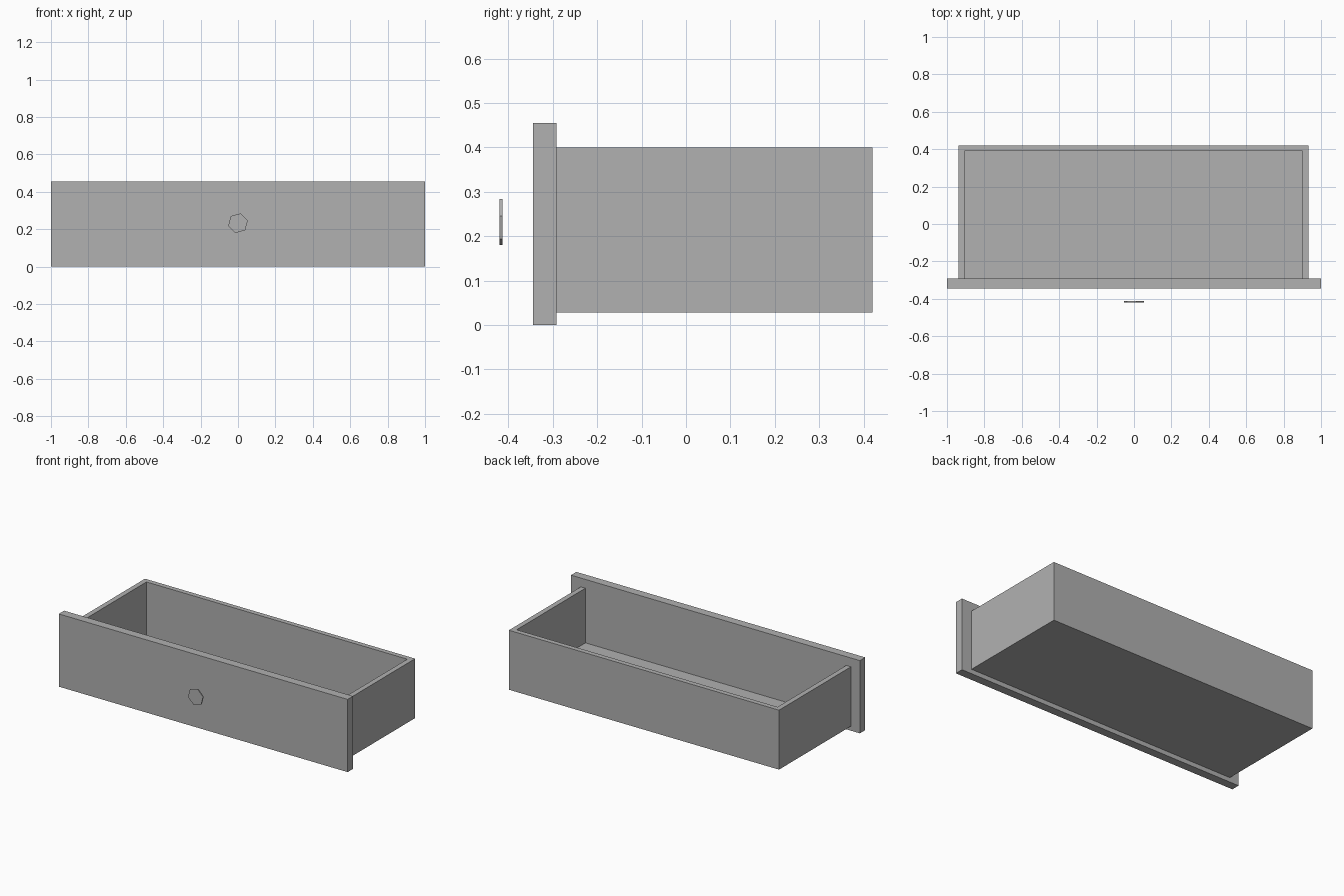
import bpy
import bmesh
from math import radians
from mathutils import Matrix, Vector

default_cube = bpy.data.objects.get("Cube")
if default_cube:
    bpy.data.objects.remove(default_cube, do_unlink=True)

# Single flat colour
GREY = (0.44, 0.44, 0.44, 1.0)
grey = bpy.data.materials.new("plain_grey")
grey.use_nodes = True
grey.diffuse_color = GREY
grey.node_tree.nodes["Principled BSDF"].inputs["Base Color"].default_value = GREY


def finish(name, bm):
    mesh = bpy.data.meshes.new(name)
    bm.to_mesh(mesh)
    bm.free()
    mesh.materials.append(grey)
    obj = bpy.data.objects.new(name, mesh)
    bpy.context.collection.objects.link(obj)
    return obj


def box(name, low, high):
    low, high = Vector(low), Vector(high)
    bm = bmesh.new()
    place = Matrix.Translation((low + high) / 2) @ Matrix.Diagonal((high - low).to_4d())
    bmesh.ops.create_cube(bm, size=1, matrix=place)
    return finish(name, bm)


# Front panel, wider and taller than the tray
box("front_panel", (-1, -0.344, 0), (1, -0.291, 0.455))

# Tray: solid block hollowed by a cavity open at the top and front
tray = box("drawer_tray", (-0.938, -0.291, 0.028), (0.932, 0.42, 0.4))
cavity = box("cavity_cutter", (-0.906, -0.5, 0.058), (0.9, 0.389, 0.6))
cavity.hide_render = True
cut = tray.modifiers.new("hollow", "BOOLEAN")
cut.operation = "DIFFERENCE"
cut.solver = "EXACT"
cut.object = cavity
bpy.context.view_layer.objects.active = tray
bpy.ops.object.modifier_apply(modifier=cut.name)
bpy.data.objects.remove(cavity, do_unlink=True)

# Thin six-sided knob plate standing off the panel
bm = bmesh.new()
turn = Matrix.Rotation(radians(90), 4, "X") @ Matrix.Rotation(radians(15), 4, "Z")
bmesh.ops.create_cone(bm, cap_ends=True, segments=6, radius1=0.054, radius2=0.054,
                      depth=0.007, matrix=Matrix.Translation((0, -0.4165, 0.232)) @ turn)
# Align a corner with the fifteen degree direction whichever way the ring starts
corner = max(bm.verts, key=lambda v: v.co.x).co
if corner.z < 0.232:
    bmesh.ops.scale(bm, vec=(-1, 1, 1), verts=bm.verts)
    bmesh.ops.reverse_faces(bm, faces=bm.faces)
finish("knob", bm)
